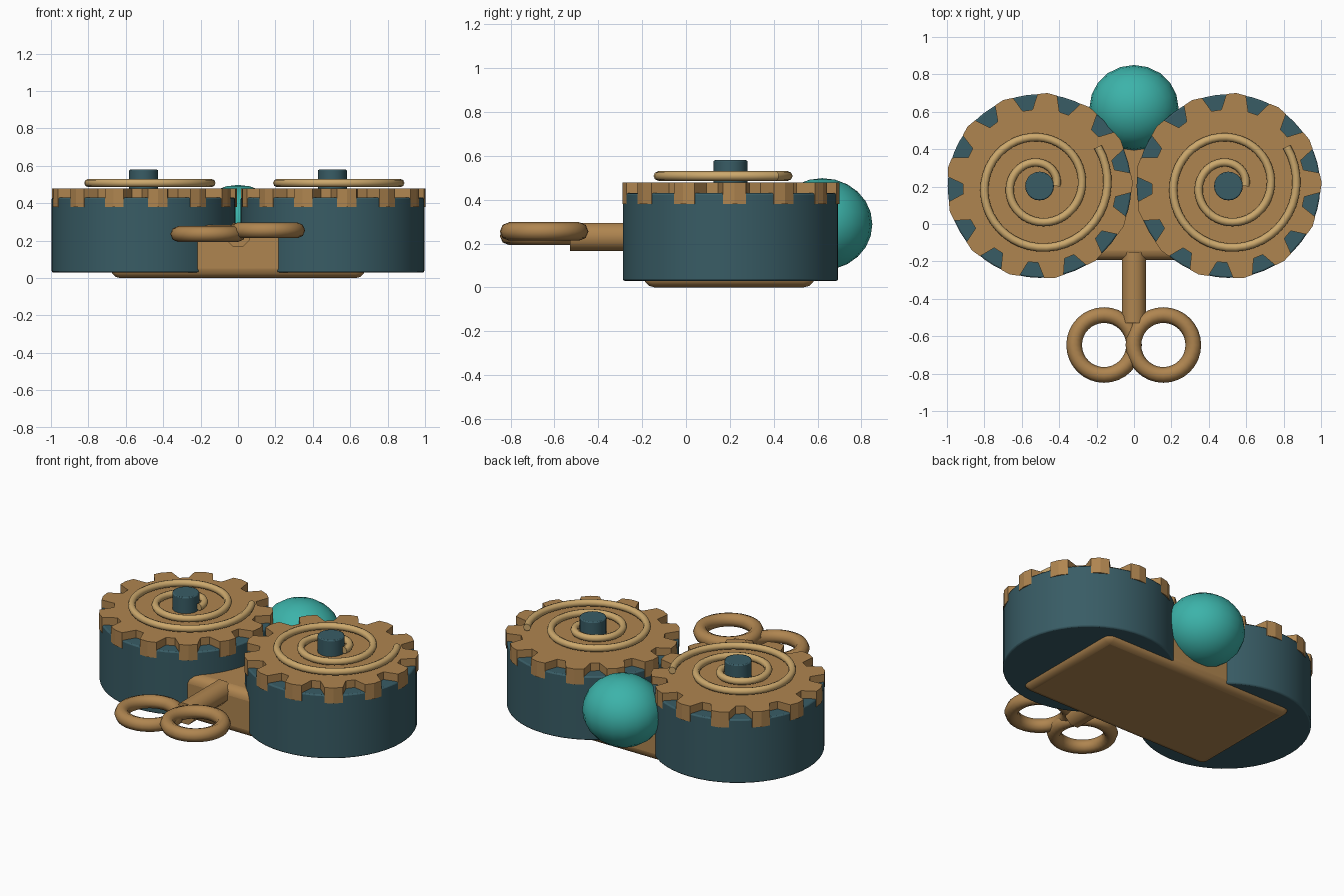
import bpy, bmesh, math

if "Cube" in bpy.data.objects:
    bpy.data.objects.remove(bpy.data.objects["Cube"])


def material(name, rgb):
    m = bpy.data.materials.new(name)
    m.diffuse_color = (*rgb, 1)
    m.use_nodes = True
    m.node_tree.nodes["Principled BSDF"].inputs["Base Color"].default_value = m.diffuse_color
    return m


BROWN = material("bronze brown", (0.43, 0.235, 0.08))
GOLD = material("pale gold", (0.60, 0.39, 0.15))
SLATE = material("dark slate teal", (0.04, 0.107, 0.13))
TEAL = material("bright teal", (0.045, 0.45, 0.40))


def finish(name, mat, bevel=0, segments=2, angle=35):
    ob = bpy.context.object
    ob.name = name
    ob.data.materials.append(mat)
    if bevel:
        b = ob.modifiers.new("bevel", 'BEVEL')
        b.width, b.segments = bevel, segments
        b.limit_method = 'ANGLE'
    bpy.ops.object.shade_smooth_by_angle(angle=math.radians(angle))
    return ob


def cylinder(name, mat, r, z0, z1, x, y, sides, bevel):
    bpy.ops.mesh.primitive_cylinder_add(vertices=sides, radius=r, depth=z1 - z0,
                                        location=(x, y, (z0 + z1) / 2))
    return finish(name, mat, bevel)


def gear(name, x, y, z0, z1, teeth, phase):
    # toothed disc with wedge-shaped notches
    bm = bmesh.new()
    pitch = 2 * math.pi / teeth
    profile = ((-0.135, 0.492), (-0.065, 0.41), (0.065, 0.41), (0.135, 0.492), (pitch / 2, 0.499))
    verts = []
    for i in range(teeth):
        for a, r in profile:
            t = phase + i * pitch + a
            verts.append(bm.verts.new((r * math.cos(t), r * math.sin(t), z0)))
    face = bm.faces.new(verts)
    top = bmesh.ops.extrude_face_region(bm, geom=[face])["geom"]
    bmesh.ops.translate(bm, vec=(0, 0, z1 - z0),
                        verts=[v for v in top if isinstance(v, bmesh.types.BMVert)])
    bmesh.ops.recalc_face_normals(bm, faces=bm.faces)
    me = bpy.data.meshes.new(name)
    bm.to_mesh(me)
    ob = bpy.data.objects.new(name, me)
    ob.location = (x, y, 0)
    me.materials.append(BROWN)
    bpy.context.collection.objects.link(ob)


def spiral(name, x, y, z):
    # coiled spring wire
    cu = bpy.data.curves.new(name, 'CURVE')
    cu.dimensions = '3D'
    cu.bevel_depth, cu.bevel_resolution, cu.use_fill_caps = 0.022, 2, True
    n, end = 90, math.radians(754)
    s = cu.splines.new('POLY')
    s.points.add(n)
    for i, p in enumerate(s.points):
        t = end * i / n
        r = 0.09 + 0.0217 * t
        p.co = (r * math.cos(t), r * math.sin(t), 0, 1)
    cu.materials.append(GOLD)
    ob = bpy.data.objects.new(name, cu)
    ob.location = (x, y, z)
    bpy.context.collection.objects.link(ob)


# two drums, each with gear, spring and post
for side, x in (("left", -0.505), ("right", 0.505)):
    y = 0.203
    cylinder(side + "_drum", SLATE, 0.491, 0.03, 0.43, x, y, 48, 0.008)
    gear(side + "_gear", x, y, 0.38, 0.478, 13, math.radians(99))
    spiral(side + "_spring", x, y, 0.508)
    cylinder(side + "_post", SLATE, 0.077, 0.40, 0.58, x, y, 20, 0.006)

# body block joining the drums
bpy.ops.mesh.primitive_cube_add(size=1, location=(0, 0.197, 0.142))
bpy.context.object.scale = (1.36, 0.78, 0.284)
bpy.ops.object.transform_apply(location=False)
finish("body", BROWN, 0.05, 3, 40)

# ball at the back
bpy.ops.mesh.primitive_uv_sphere_add(segments=20, ring_count=12, location=(0, 0.622, 0.288))
bpy.context.object.scale = (0.238, 0.228, 0.21)
finish("ball", TEAL, 0, 0, 60)

# winding key: shaft and two ring grips
bpy.ops.mesh.primitive_cylinder_add(vertices=8, radius=0.069, depth=0.38,
                                    location=(0, -0.34, 0.23),
                                    rotation=(math.pi / 2, 0, 0))
bpy.context.object.rotation_euler = (math.pi / 2, math.pi / 8, 0)
finish("key_shaft", BROWN, 0, 0, 50)
for side, x, z in (("left", -0.16, 0.235), ("right", 0.157, 0.255)):
    bpy.ops.mesh.primitive_torus_add(major_segments=32, minor_segments=8, location=(x, -0.647, z),
                                     major_radius=0.16, minor_radius=0.042)
    finish(side + "_key_ring", BROWN, 0, 0, 60)
